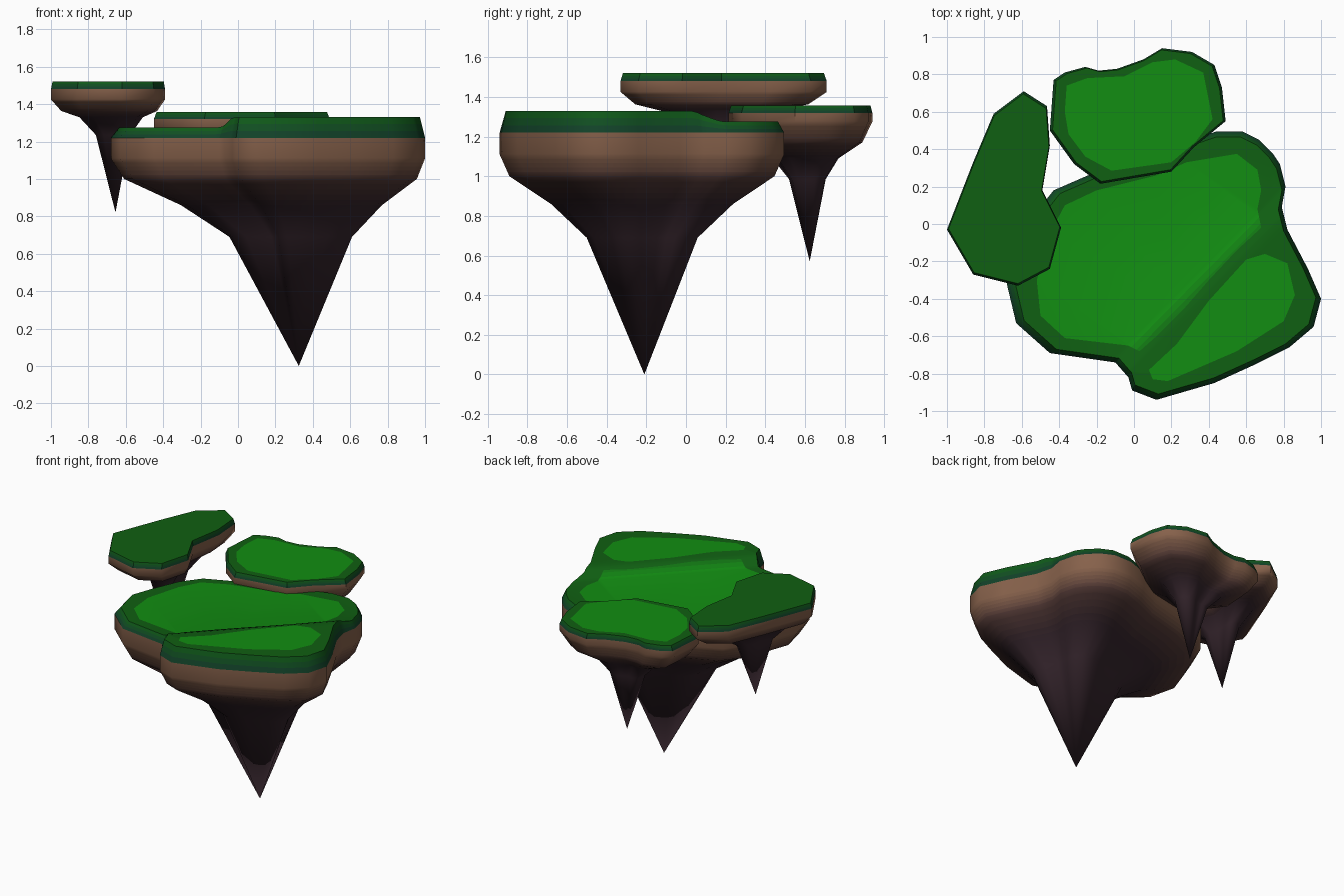
import bpy, bmesh, math
from mathutils import Vector

if "Cube" in bpy.data.objects:
    bpy.data.objects.remove(bpy.data.objects["Cube"])

LIGHT, DARK = (.006, .27, .006), (.005, .115, .006)
SIDE_TOP, SIDE_LOW = (.005, .10, .010), (.006, .055, .022)
BROWN, MAROON, STONE = (.24, .12, .07), (.09, .043, .037), (.035, .018, .025)
mats = {}


def mix(a, b, t):
    return tuple(p + (q - p) * t for p, q in zip(a, b))


def slot(me, col):
    key = tuple(round(c, 4) for c in col)
    if key not in mats:
        mats[key] = bpy.data.materials.new("colour_%d" % len(mats))
        mats[key].diffuse_color = (*key, 1)
    name = mats[key].name
    if name not in me.materials:
        me.materials.append(mats[key])
    return me.materials.find(name)


def finish(name, bm, me, angle=55):
    for f in bm.faces:
        f.smooth = True
    bm.to_mesh(me)
    bm.free()
    me.set_sharp_from_angle(angle=math.radians(angle))
    ob = bpy.data.objects.new(name, me)
    bpy.context.collection.objects.link(ob)
    return ob


def ring(bm, outline, centre, s, z):
    cx, cy = centre
    return [bm.verts.new((cx + (x - cx) * s, cy + (y - cy) * s, z)) for x, y in outline]


def bridge(bm, low, high, mat):
    n = len(low)
    for i in range(n):
        j = (i + 1) % n
        bm.faces.new((low[i], low[j], high[j], high[i])).material_index = mat


# Rock body: scaled outlines stacked down to a point, colour fading downwards
def rock(name, outline, centre, profile, tip):
    me, bm = bpy.data.meshes.new(name), bmesh.new()
    cols = [BROWN, BROWN, MAROON, STONE, STONE]
    prev = ring(bm, outline, centre, *profile[0])
    for k in range(1, len(profile)):
        steps = 1 if cols[k] == cols[k - 1] else 5
        for i in range(1, steps + 1):
            s, z = mix(profile[k - 1], profile[k], i / steps)
            cur = ring(bm, outline, centre, s, z)
            bridge(bm, cur, prev, slot(me, mix(cols[k - 1], cols[k], (i - .5) / steps)))
            prev = cur
    apex = bm.verts.new(tip)
    m = slot(me, STONE)
    for i in range(len(prev)):
        bm.faces.new((apex, prev[(i + 1) % len(prev)], prev[i])).material_index = m
    return finish(name, bm, me)


# Diagonal bank that lifts the front right corner of the main island
CUTS = (.42, .45, .48, .51, .54)


def bank(x, y):
    return .71 * x - .70 * y


def bank_t(x, y):
    t = min(1, max(0, (bank(x, y) - CUTS[0]) / (CUTS[-1] - CUTS[0])))
    return t * t * (3 - 2 * t)


def main_height(x, y):
    return 1.275 + .055 * bank_t(x, y)


def cut_bank(bm):
    n = Vector((.71, -.70, 0))
    for c in CUTS:
        bmesh.ops.bisect_plane(bm, geom=bm.verts[:] + bm.edges[:] + bm.faces[:],
                               plane_co=n * c / n.length_squared, plane_no=n, dist=1e-5)


# Grass cap: bevelled wall plus flat top (z holds 0..1 until heights are applied)
def grass(name, outline, centre, inset, base, height, banked=False):
    me, bm = bpy.data.meshes.new(name), bmesh.new()
    prev = ring(bm, outline, centre, 1, 0)
    for i in (1, 2, 3):
        cur = ring(bm, outline, centre, 1 + (inset - 1) * i / 3, i / 3)
        bridge(bm, prev, cur, slot(me, mix(SIDE_LOW, SIDE_TOP, (i - 1) / 2)))
        prev = cur
    top = bm.faces.new(prev)
    top.material_index = slot(me, DARK)
    bmesh.ops.triangulate(bm, faces=[top])
    if banked:
        cut_bank(bm)
    for v in bm.verts:
        v.co.z = base + v.co.z * (height(v.co.x, v.co.y) - base)
    return finish(name, bm, me, 35 if not banked else 45)


# Bright lawn lying on a cap
def lawn(name, outline, height, fade=False):
    me, bm = bpy.data.meshes.new(name), bmesh.new()
    f = bm.faces.new([bm.verts.new((x, y, 0)) for x, y in outline])
    bmesh.ops.triangulate(bm, faces=[f])
    if fade:
        cut_bank(bm)
    for f in bm.faces:
        c = f.calc_center_median()
        f.material_index = slot(me, mix(LIGHT, DARK, bank_t(c.x, c.y) if fade else 0))
    for v in bm.verts:
        v.co.z = height(v.co.x, v.co.y) + .003
    bmesh.ops.recalc_face_normals(bm, faces=bm.faces[:])
    if sum(f.normal.z for f in bm.faces) < 0:
        bmesh.ops.reverse_faces(bm, faces=bm.faces[:])
    return finish(name, bm, me)


# Main island
main = [(.12, -.94), (.43, -.85), (.65, -.75), (.83, -.66), (.96, -.55), (1, -.4),
        (.93, -.24), (.82, -.03), (.79, .09), (.81, .2), (.78, .32), (.74, .38),
        (.67, .45), (.58, .495), (.44, .495), (.28, .44), (.1, .36), (-.2, .28),
        (-.43, .18), (-.54, .04), (-.62, -.15), (-.68, -.32), (-.63, -.53),
        (-.45, -.69), (-.1, -.74), (-.03, -.82), (-.01, -.89)]
mc = (.36, -.22)
rock("main_rock", main, mc, [(1, 1.22), (1, 1.11), (.932, 1.0), (.64, .86), (.39, .69)],
     (.325, -.21, 0))
grass("main_grass", main, mc, .957, 1.22, main_height, True)
lawn("lower_lawn", [(-.03, -.65), (.03, -.68), (.12, -.6), (.27, -.45), (.4, -.3), (.55, -.14),
                    (.68, -.02), (.66, .08), (.68, .18), (.66, .29), (.55, .375), (.28, .33),
                    (.12, .26), (-.2, .18), (-.37, .1), (-.45, -.05), (-.52, -.3),
                    (-.5, -.49), (-.37, -.61)], main_height, True)
lawn("raised_lawn", [(.08, -.78), (.1, -.83), (.18, -.84), (.55, -.68), (.8, -.52), (.86, -.38),
                     (.82, -.21), (.7, -.16), (.6, -.19), (.4, -.41), (.23, -.64)], main_height)

# Back island
back = [(.15, .94), (.05, .88), (-.09, .83), (-.19, .82), (-.26, .84), (-.37, .81),
        (-.43, .77), (-.45, .5), (-.32, .32), (-.18, .215), (.2, .28), (.32, .41),
        (.49, .55), (.47, .73), (.43, .85), (.31, .92)]
bc = (.04, .624)
rock("back_rock", back, bc, [(1, 1.32), (1, 1.275), (.84, 1.17), (.46, 1.09), (.255, .985)],
     (.04, .624, .57))
grass("back_grass", back, bc, .97, 1.32, lambda x, y: 1.357)
lawn("back_lawn", [(-.36, .74), (-.25, .78), (-.05, .79), (.1, .865), (.22, .88), (.37, .81),
                   (.42, .56), (.33, .44), (.2, .33), (-.12, .285), (-.26, .36), (-.35, .48),
                   (-.37, .6)], lambda x, y: 1.357)

# Left island
left = [(-.59, .71), (-.75, .59), (-.86, .33), (-1, -.03), (-.86, -.27), (-.62, -.33),
        (-.45, -.24), (-.39, -.02), (-.49, .18), (-.45, .42), (-.465, .63)]
lc = (-.657, .13)
rock("left_rock", left, lc, [(1, 1.48), (1, 1.425), (.84, 1.363), (.557, 1.33), (.3, 1.235)],
     (-.655, .13, .82))
grass("left_grass", left, lc, .975, 1.48, lambda x, y: 1.52)

for m in bpy.data.materials:
    if m.users and not m.is_grease_pencil:
        m.use_nodes = True
        m.node_tree.nodes["Principled BSDF"].inputs["Base Color"].default_value = m.diffuse_color
